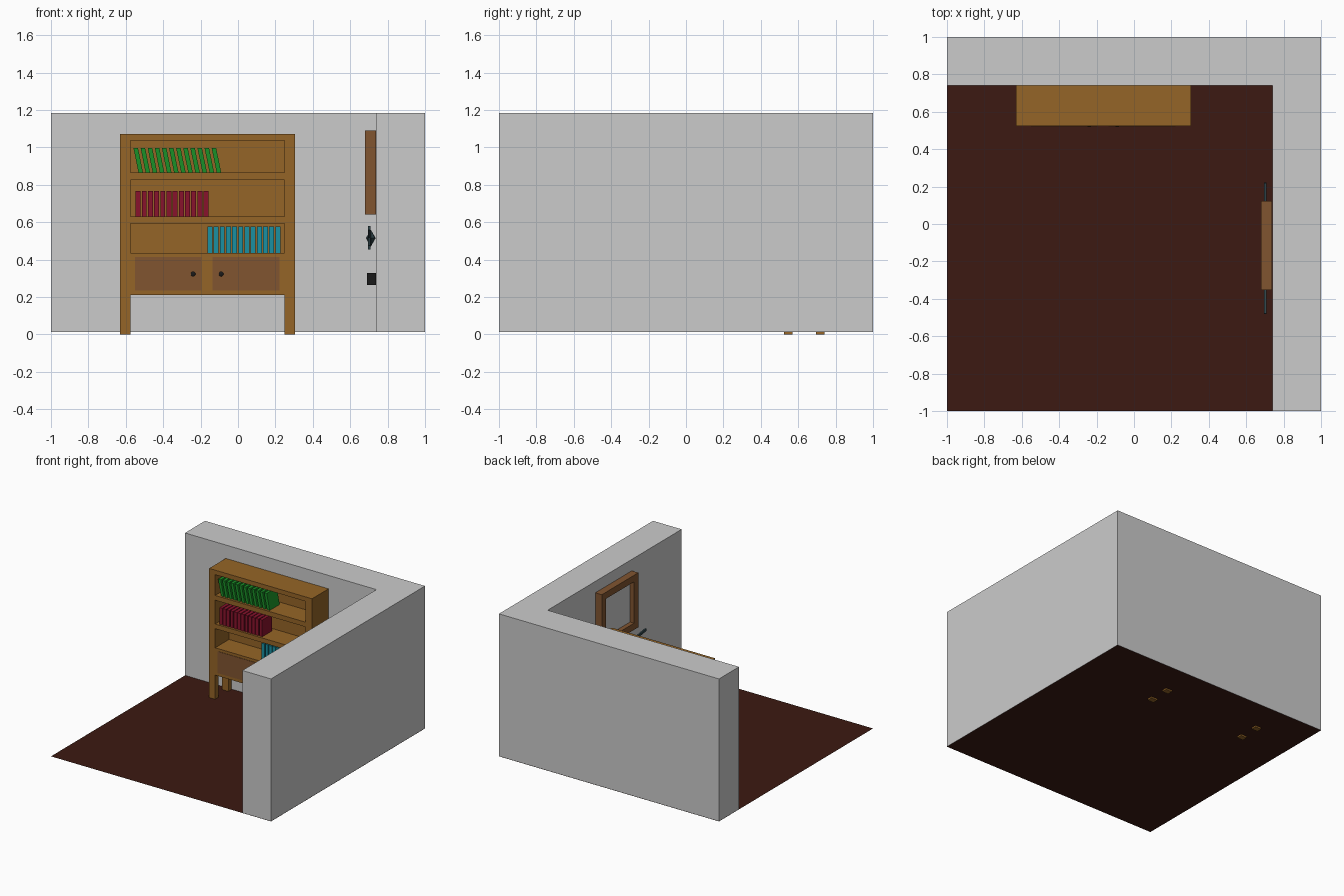
import bpy, bmesh, math
from mathutils import Matrix, Vector

if "Cube" in bpy.data.objects:
    bpy.data.objects.remove(bpy.data.objects["Cube"])


def material(name, rgb):
    m = bpy.data.materials.new(name)
    m.diffuse_color = (*rgb, 1)
    m.use_nodes = True
    m.node_tree.nodes["Principled BSDF"].inputs["Base Color"].default_value = m.diffuse_color
    return m


WOOD = material("oak", (0.30, 0.13, 0.02))
DARK_WOOD = material("brown_wood", (0.22, 0.09, 0.03))
FLOOR = material("dark_floor", (0.045, 0.01, 0.006))
GREEN = material("green_cover", (0.01, 0.28, 0.02))
RED = material("red_cover", (0.25, 0.006, 0.025))
TEAL = material("teal_cover", (0.01, 0.28, 0.36))
BLACK = material("black", (0.01, 0.01, 0.01))
STEEL = material("dark_steel", (0.03, 0.06, 0.07))


def finish(name, bm, mat=None):
    me = bpy.data.meshes.new(name)
    bmesh.ops.recalc_face_normals(bm, faces=bm.faces)
    bm.to_mesh(me)
    bm.free()
    ob = bpy.data.objects.new(name, me)
    bpy.context.collection.objects.link(ob)
    if mat:
        me.materials.append(mat)
    return ob


def box(name, x, y, z, mat=None, lean=0.0):
    """Box from ranges; lean moves the top edge along x."""
    bm = bmesh.new()
    bmesh.ops.create_cube(bm, size=1)
    for v in bm.verts:
        t = v.co + Vector((0.5, 0.5, 0.5))
        v.co = (x[0] + t.x * (x[1] - x[0]) + lean * t.z,
                y[0] + t.y * (y[1] - y[0]),
                z[0] + t.z * (z[1] - z[0]))
    return finish(name, bm, mat)


def cut(target, cutter):
    mod = target.modifiers.new("cut", 'BOOLEAN')
    mod.operation = 'DIFFERENCE'
    mod.solver = 'EXACT'
    mod.object = cutter
    cutter.hide_render = True
    cutter.hide_set(True)


# Room: floor sheet and L-shaped wall
bm = bmesh.new()
bmesh.ops.create_grid(bm, x_segments=1, y_segments=1, size=1,
                      matrix=Matrix.Translation((0, 0, 0.012)))
finish("floor", bm, FLOOR)

bm = bmesh.new()
outline = [(-1, 1), (-1, 0.74), (0.74, 0.74), (0.74, -1), (1, -1), (1, 1)]
face = bm.faces.new([bm.verts.new((x, y, 0.013)) for x, y in outline])
top = bmesh.ops.extrude_face_region(bm, geom=[face])["geom"]
bmesh.ops.translate(bm, vec=(0, 0, 1.17),
                    verts=[g for g in top if isinstance(g, bmesh.types.BMVert)])
finish("walls", bm)

# Bookcase body with three open shelves
body = box("bookcase_body", (-0.63, 0.305), (0.525, 0.74), (0.21, 1.073), WOOD)
for i, z in enumerate([(0.435, 0.592), (0.63, 0.826), (0.865, 1.036)]):
    cut(body, box(f"shelf_cutter_{i}", (-0.575, 0.248), (0.4, 0.705), z, WOOD))

# Bookcase legs
for sx, x in (("left", (-0.63, -0.575)), ("right", (0.248, 0.305))):
    for sy, y in (("front", (0.525, 0.57)), ("back", (0.695, 0.74))):
        box(f"{sy}_{sx}_leg", x, y, (0, 0.21), WOOD)

# Cupboard doors and knobs
for side, x, knob_x in (("left", (-0.55, -0.195), -0.24),
                        ("right", (-0.135, 0.222), -0.09)):
    box(f"{side}_door", x, (0.522, 0.54), (0.235, 0.413), DARK_WOOD)
    bm = bmesh.new()
    bmesh.ops.create_uvsphere(bm, u_segments=16, v_segments=8, radius=0.014,
                              matrix=Matrix.Translation((knob_x, 0.525, 0.323))
                              @ Matrix.Diagonal((1, 0.5, 1, 1)))
    for f in bm.faces:
        f.smooth = True
    finish(f"{side}_knob", bm, BLACK)

# Rows of books: leaning green, upright red and teal
for i in range(12):
    box(f"green_book_{i}", (-0.532 + 0.038 * i, -0.508 + 0.038 * i),
        (0.54, 0.67), (0.866, 0.998), GREEN, lean=-0.027)
    box(f"red_book_{i}", (-0.547 + 0.033 * i, -0.521 + 0.033 * i),
        (0.54, 0.67), (0.631, 0.768), RED)
    box(f"teal_book_{i}", (-0.163 + 0.033 * i, -0.137 + 0.033 * i),
        (0.54, 0.67), (0.436, 0.577), TEAL)

# Wall mirror: frame and recessed glass
frame = box("mirror_frame", (0.68, 0.739), (-0.352, 0.122), (0.642, 1.09), DARK_WOOD)
cut(frame, box("mirror_cutter", (0.6, 0.72), (-0.298, 0.068), (0.696, 1.036), DARK_WOOD))
box("mirror_glass", (0.717, 0.722), (-0.298, 0.068), (0.696, 1.036))

# Crossed blades with a faceted boss, hung under the mirror
for name, tilt in (("first_blade", 1), ("second_blade", -1)):
    blade = box(name, (-0.006, 0.006), (-0.354, 0.354), (-0.01, 0.01), STEEL)
    blade.location = (0.702, -0.13, 0.517)
    blade.rotation_euler.x = tilt * math.radians(8.4)
bm = bmesh.new()
bmesh.ops.create_uvsphere(bm, u_segments=8, v_segments=2, radius=1,
                          matrix=Matrix.Translation((0.71, -0.13, 0.515))
                          @ Matrix.Diagonal((0.026, 0.045, 0.045, 1)))
finish("blade_boss", bm, STEEL)

# Small black wall box
box("wall_box", (0.69, 0.739), (-0.2, -0.04), (0.265, 0.328), BLACK)
